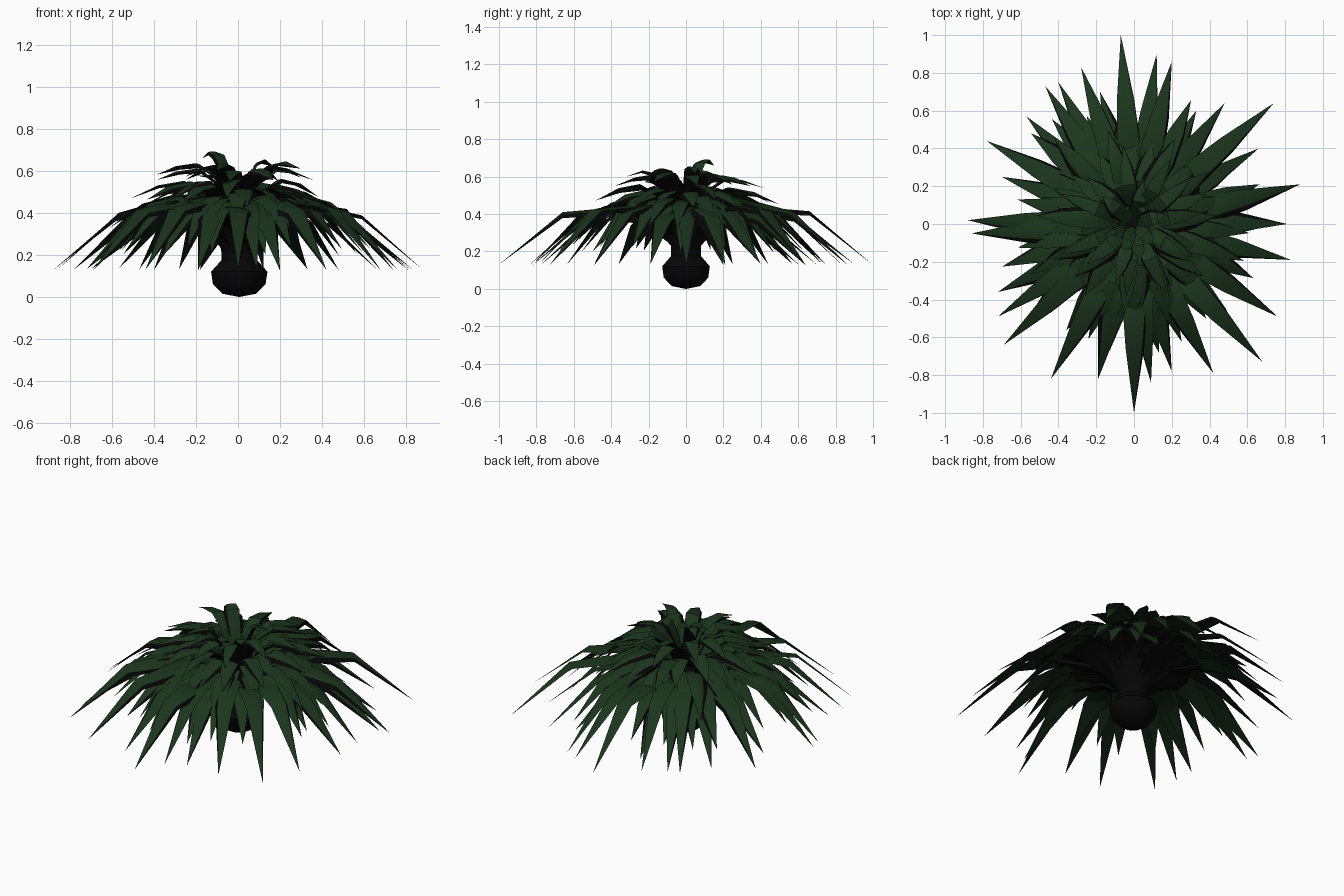
import bpy
import bmesh
import math
import random
from mathutils import Vector

random.seed(7)
cube = bpy.data.objects.get("Cube")
if cube:
    bpy.data.objects.remove(cube)


def material(name, rgb):
    mat = bpy.data.materials.new(name)
    mat.use_nodes = True
    mat.diffuse_color = (*rgb, 1)
    mat.node_tree.nodes["Principled BSDF"].inputs["Base Color"].default_value = (*rgb, 1)
    return mat


green = material("leaf green", (0.011, 0.036, 0.012))
dark = material("near black", (0.002, 0.002, 0.002))
shade = material("deep green", (0.005, 0.015, 0.006))
leaf_mats = (green, dark, shade)


def finish(bm, name, mats):
    bmesh.ops.recalc_face_normals(bm, faces=bm.faces)
    for f in bm.faces:
        f.smooth = True
    mesh = bpy.data.meshes.new(name)
    bm.to_mesh(mesh)
    bm.free()
    mesh.set_sharp_from_angle(angle=math.radians(40))
    for mat in mats:
        mesh.materials.append(mat)
    obj = bpy.data.objects.new(name, mesh)
    bpy.context.collection.objects.link(obj)
    return obj


def add_leaf(bm, angle, path, width):
    """Tapering blade: green top, black lip on one edge, underside black then deep green."""
    out = Vector((math.cos(angle), math.sin(angle), 0))
    side = Vector((-out.y, out.x, 0)) * random.choice((-1, 1))
    up = Vector((0, 0, 1))
    roll = random.uniform(-0.2, 0.2)
    lip = random.choice((0.05, 0.2, 0.5))
    rings = []
    for (r, z), taper, flare in zip(path, (0.5, 0.88, 1.0, 0.74), (0, 0.6, 1, 1)):
        w = width * taper
        mid = out * r + up * z
        section = ((-w, 0), (0, 0.1 * w), (w, 0), (w * (1 + lip * flare), -0.4 * w), (0, -0.2 * w))
        rings.append([bm.verts.new(mid + side * s + up * (h + s * roll)) for s, h in section])
    r, z = path[-1]
    tip = bm.verts.new(out * r + up * z)
    for k in range(5):
        n = (k + 1) % 5
        faces = [bm.faces.new((a[k], a[n], b[n], b[k])) for a, b in zip(rings, rings[1:])]
        faces.append(bm.faces.new((rings[-1][k], rings[-1][n], tip)))
        for j, f in enumerate(faces):
            if k < 2:
                f.material_index = 0
            else:
                f.material_index = 2 if k > 2 and j > 1 else 1
    bm.faces.new(rings[0]).material_index = 1


# Long outer leaves, placed by where their tips point
tips = [(-.07, 1), (.12, .9), (.2, .86), (.48, .64), (.33, .6), (.74, .64), (.66, .4),
        (.88, .21), (.82, .2), (.81, 0), (.83, -.19), (.76, -.49), (.68, -.73), (.42, -.79),
        (.2, -.78), (.09, -.84), (0, -1), (-.19, -.82), (-.44, -.82), (-.69, -.64),
        (-.72, -.49), (-.72, -.36), (-.86, -.05), (-.88, .02), (-.7, .25), (-.78, .44),
        (-.57, .57), (-.47, .73), (-.4, .75), (-.28, .83), (-.18, .7)]
bm = bmesh.new()
for x, y in tips:
    reach = math.hypot(x, y)
    lift = random.uniform(-0.02, 0.02)
    path = [(0.06, 0.24), (0.22 * reach, 0.38 + lift), (0.44 * reach, 0.435 + lift),
            (0.66 * reach, 0.38 + 0.25 * (reach - 0.85) + lift), (reach, 0.125 + 0.4 * abs(lift))]
    add_leaf(bm, math.atan2(y, x), path, 0.06)
finish(bm, "outer_leaves", leaf_mats)

# Inner tiers: name, count, reach range, crest height, tip height, half width
tiers = [
    ("lower_leaves", 26, (0.6, 0.74), 0.45, 0.21, 0.054),
    ("middle_leaves", 24, (0.5, 0.64), 0.49, 0.34, 0.05),
    ("upper_leaves", 18, (0.4, 0.52), 0.53, 0.45, 0.046),
    ("crown_leaves", 11, (0.32, 0.42), 0.61, 0.56, 0.038),
    ("heart_leaves", 9, (0.13, 0.24), 0.57, 0.57, 0.034),
]
for name, count, span, crest, end, width in tiers:
    bm = bmesh.new()
    for i in range(count):
        angle = math.tau * (i + random.uniform(-0.3, 0.3)) / count
        reach = random.uniform(*span)
        lift = random.uniform(-0.025, 0.025)
        path = [(0.02, 0.32), (0.25 * reach, crest - 0.07 + lift), (0.5 * reach, crest + lift),
                (0.74 * reach, (0.75 * crest + 0.25 * end) + lift), (reach, end + lift)]
        add_leaf(bm, angle, path, width)
    finish(bm, name, leaf_mats)

# Taller leaves arching out of the heart: tip position and crest height
bm = bmesh.new()
for x, y, crest in ((-.17, .15, .69), (.17, .05, .65), (.3, -.2, .64), (-.1, -.32, .63)):
    reach = math.hypot(x, y)
    path = [(0.02, 0.42), (0.3 * reach, crest - 0.1), (0.52 * reach, crest - 0.015),
            (0.72 * reach, crest), (reach, crest - 0.03)]
    add_leaf(bm, math.atan2(y, x), path, 0.036)
finish(bm, "top_leaves", leaf_mats)

# Bulb and flaring stalk, turned from one profile
profile = [(0.08, 0.015), (0.125, 0.06), (0.134, 0.12), (0.085, 0.175),
           (0.085, 0.23), (0.18, 0.34), (0.12, 0.42)]
sides = 10
bm = bmesh.new()
rings = []
for r, z in profile:
    rings.append([bm.verts.new((0.006 + r * math.cos(math.tau * i / sides),
                                r * math.sin(math.tau * i / sides), z)) for i in range(sides)])
base = bm.verts.new((0.006, 0, 0))
for i in range(sides):
    n = (i + 1) % sides
    bm.faces.new((base, rings[0][n], rings[0][i]))
    for a, b in zip(rings, rings[1:]):
        bm.faces.new((a[i], a[n], b[n], b[i]))
bm.faces.new(rings[-1])
finish(bm, "bulb_and_stalk", (dark,))
